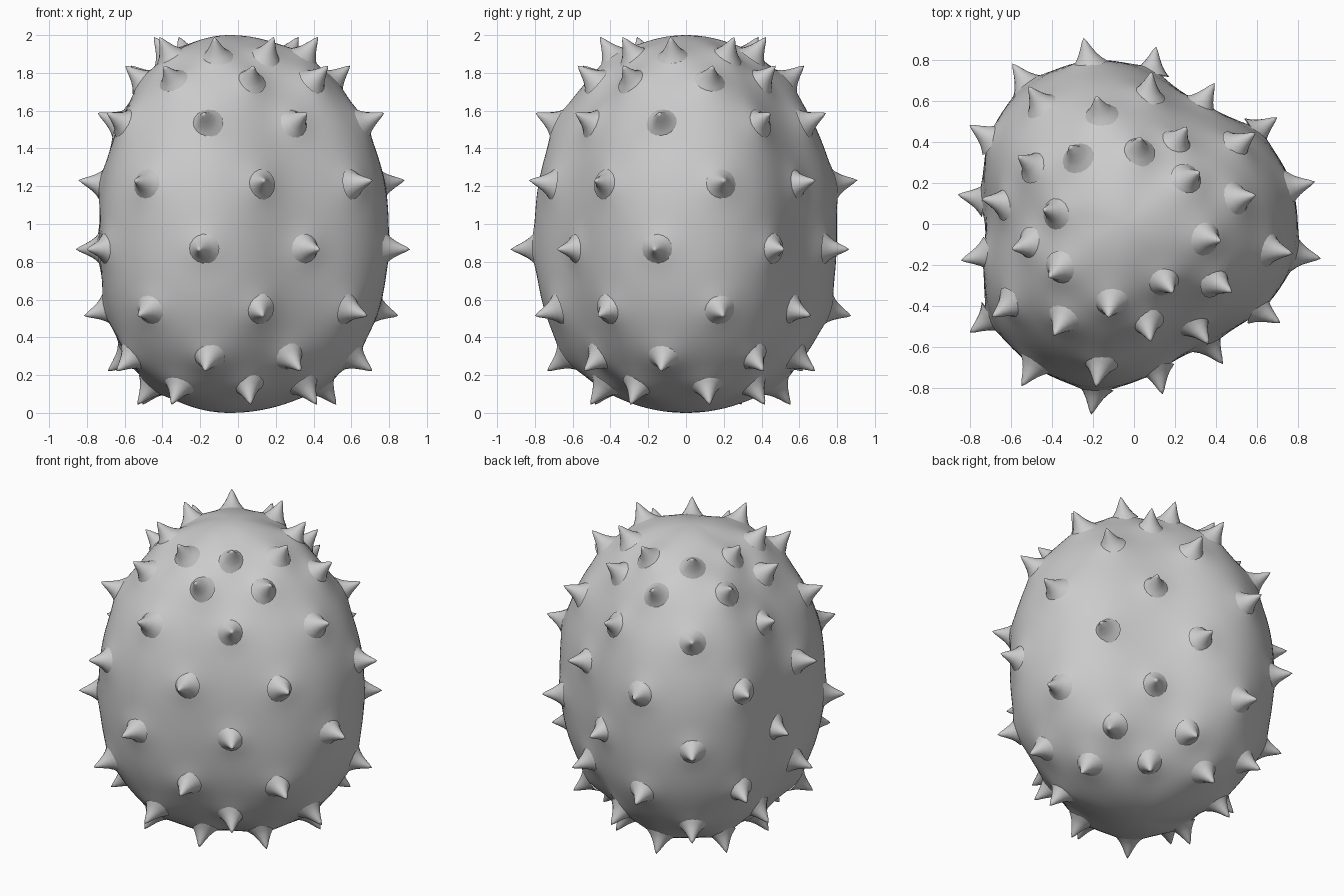
import bpy, bmesh
from math import sin, cos, pi, radians, exp
from mathutils import Vector

if "Cube" in bpy.data.objects:
    bpy.data.objects.remove(bpy.data.objects["Cube"])

CX = -0.045  # core axis offset, so that the three-lobed fruit is centred


def profile(t):
    """Egg outline, fuller towards the bottom; t runs -1..1."""
    t = max(-1.0, min(1.0, t))
    return max(0.0, 1 - abs(t) ** (2.0 if t > 0 else 2.7)) ** 0.5


def surface(a, t):
    """Point of the three-lobed egg at angle a, height t."""
    r = profile(t) * (0.772 + 0.012 * cos(a) + 0.07 * cos(3 * a) - 0.012 * cos(6 * a))
    return Vector((CX + r * cos(a), r * sin(a), 1 + t))


def outward(a, t):
    """Radial direction of the egg, ignoring the lobes."""
    e = 0.004
    slope = 0.77 * (profile(t + e) - profile(t - e)) / (2 * e)
    return Vector((cos(a), sin(a), -slope)).normalized()


def finish(bm, name, angle):
    bmesh.ops.recalc_face_normals(bm, faces=bm.faces)
    me = bpy.data.meshes.new(name)
    bm.to_mesh(me)
    bm.free()
    ob = bpy.data.objects.new(name, me)
    bpy.context.collection.objects.link(ob)
    bpy.ops.object.select_all(action='DESELECT')
    ob.select_set(True)
    bpy.context.view_layer.objects.active = ob
    bpy.ops.object.shade_smooth_by_angle(angle=radians(angle))


def skin(bm, rings):
    for lo, hi in zip(rings, rings[1:]):
        n = len(lo)
        for i in range(n):
            j = (i + 1) % n
            bm.faces.new((lo[i], lo[j], hi[j], hi[i]))


def fan(bm, tip, ring):
    for i in range(len(ring)):
        bm.faces.new((tip, ring[i], ring[(i + 1) % len(ring)]))


# Spike layout: eight staggered rows of eight
ROWS = [1.88, 1.75, 1.53, 1.21, 0.87, 0.55, 0.30, 0.15]
SPIKES = []
for row, z in enumerate(ROWS):
    for k in range(8):
        a = radians(-10 + 22.5 * (row % 2) + 45 * k)
        SPIKES.append((surface(a, z - 1), outward(a, z - 1)))

# Fruit body, swelling gently under each spike
SEG, RINGS = 128, 72
bm = bmesh.new()
rings = []
for k in range(1, RINGS):
    t = -cos(pi * k / RINGS)
    ring = []
    for i in range(SEG):
        p = surface(2 * pi * i / SEG, t)
        q = p.copy()
        for base, n in SPIKES:
            d2 = (p - base).length_squared
            if d2 < 0.06:
                q += n * 0.024 * exp(-d2 / (2 * 0.07 ** 2))
        ring.append(bm.verts.new(q))
    rings.append(ring)
skin(bm, rings)
fan(bm, bm.verts.new((CX, 0, 0)), rings[0])
fan(bm, bm.verts.new((CX, 0, 2)), rings[-1])
finish(bm, "fruit_body", 60)

# Spikes: flared thorns with concave sides
PROFILE = [(0.088, 0.0), (0.062, 0.026), (0.045, 0.05), (0.028, 0.082), (0.013, 0.114)]
LENGTH = 0.134
bm = bmesh.new()
for base, n in SPIKES:
    u = n.cross(Vector((0, 0, 1))).normalized()
    v = n.cross(u)
    s = [[bm.verts.new(base + n * h + (u * cos(pi * i / 8) + v * sin(pi * i / 8)) * r)
          for i in range(16)] for r, h in PROFILE]
    skin(bm, s)
    fan(bm, bm.verts.new(base + n * LENGTH), s[-1])
finish(bm, "spikes", 60)
